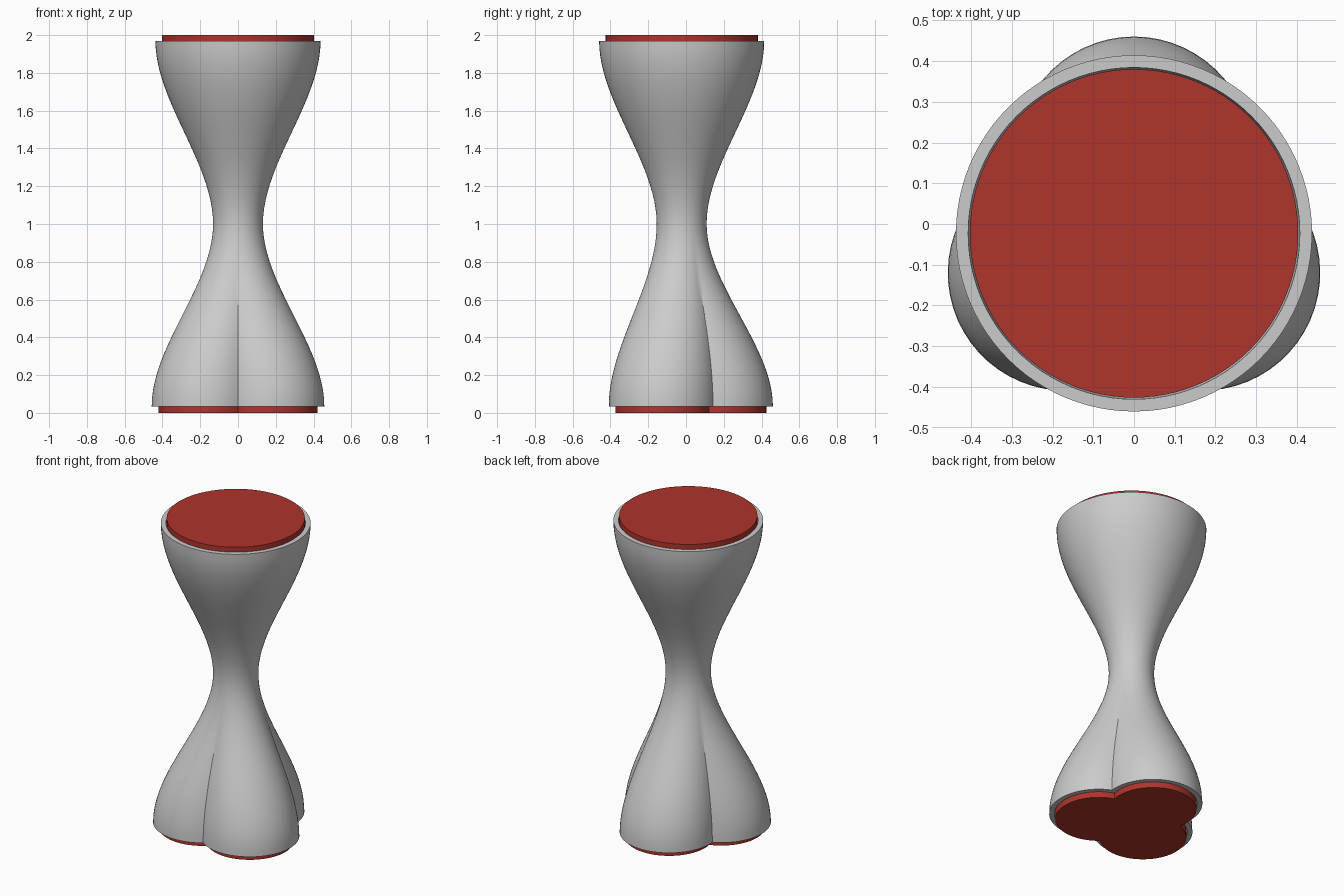
import bpy, bmesh, math

if "Cube" in bpy.data.objects:
    bpy.data.objects.remove(bpy.data.objects["Cube"])

CY = -0.023          # axis of the body in y
Z0, ZW, Z1 = 0.035, 1.0, 1.97
WALL, SEG = 0.03, 32  # wall thickness, segments per lobe


def ring(bm, d, r, z):
    """Outline of three overlapping circles (radius r, distance d from the axis)."""
    verts = []
    for lobe in range(3):
        mid = math.radians(90 + 120 * lobe)
        for i in range(SEG):
            a = math.radians(-60 + 120 * i / SEG)
            rad = d * math.cos(a) + math.sqrt(r * r - (d * math.sin(a)) ** 2)
            verts.append(bm.verts.new((rad * math.cos(mid + a),
                                       CY + rad * math.sin(mid + a), z)))
    return verts


def bridge(bm, a, b):
    n = len(a)
    for i in range(n):
        j = (i + 1) % n
        bm.faces.new((a[i], a[j], b[j], b[i]))


def section(z):
    """Lobe distance and radius at height z, eased from the waist to the ends."""
    t = (ZW - z) / (ZW - Z0) if z < ZW else (z - ZW) / (Z1 - ZW)
    s = t * t * (3 - 2 * t)
    return (0.194 * s, 0.132 + 0.157 * s) if z < ZW else (0.0, 0.132 + 0.305 * s)


def finish(bm, name, mat=None):
    bmesh.ops.recalc_face_normals(bm, faces=bm.faces)
    me = bpy.data.meshes.new(name)
    bm.to_mesh(me)
    bm.free()
    ob = bpy.data.objects.new(name, me)
    bpy.context.collection.objects.link(ob)
    if mat:
        me.materials.append(mat)
    bpy.ops.object.select_all(action='DESELECT')
    ob.select_set(True)
    bpy.context.view_layer.objects.active = ob
    bpy.ops.object.shade_smooth_by_angle(angle=math.radians(30))


# Hollow body: three lobes below blend through the waist into a round top
bm = bmesh.new()
N = 48
heights = [Z0 + (Z1 - Z0) * i / N for i in range(N + 1)]
loops = []
for z in heights:
    d, r = section(z)
    loops.append(ring(bm, d, r, z))
for z in reversed(heights):
    d, r = section(z)
    loops.append(ring(bm, d, r - WALL, z))
for a, b in zip(loops, loops[1:] + loops[:1]):
    bridge(bm, a, b)
finish(bm, "hourglass_body")

# Red end plugs, set into the open ends
red = bpy.data.materials.new("red")
red.diffuse_color = (0.42, 0.035, 0.025, 1)
red.use_nodes = True
red.node_tree.nodes["Principled BSDF"].inputs["Base Color"].default_value = red.diffuse_color


def plug(name, d, r, za, zb):
    bm = bmesh.new()
    a, b = ring(bm, d, r, za), ring(bm, d, r, zb)
    bridge(bm, a, b)
    bm.faces.new(a)
    bm.faces.new(b)
    finish(bm, name, red)


plug("top_plug", 0.0, 0.403, 1.94, 2.0)
plug("base_plug", 0.194, 0.254, 0.0, 0.065)
